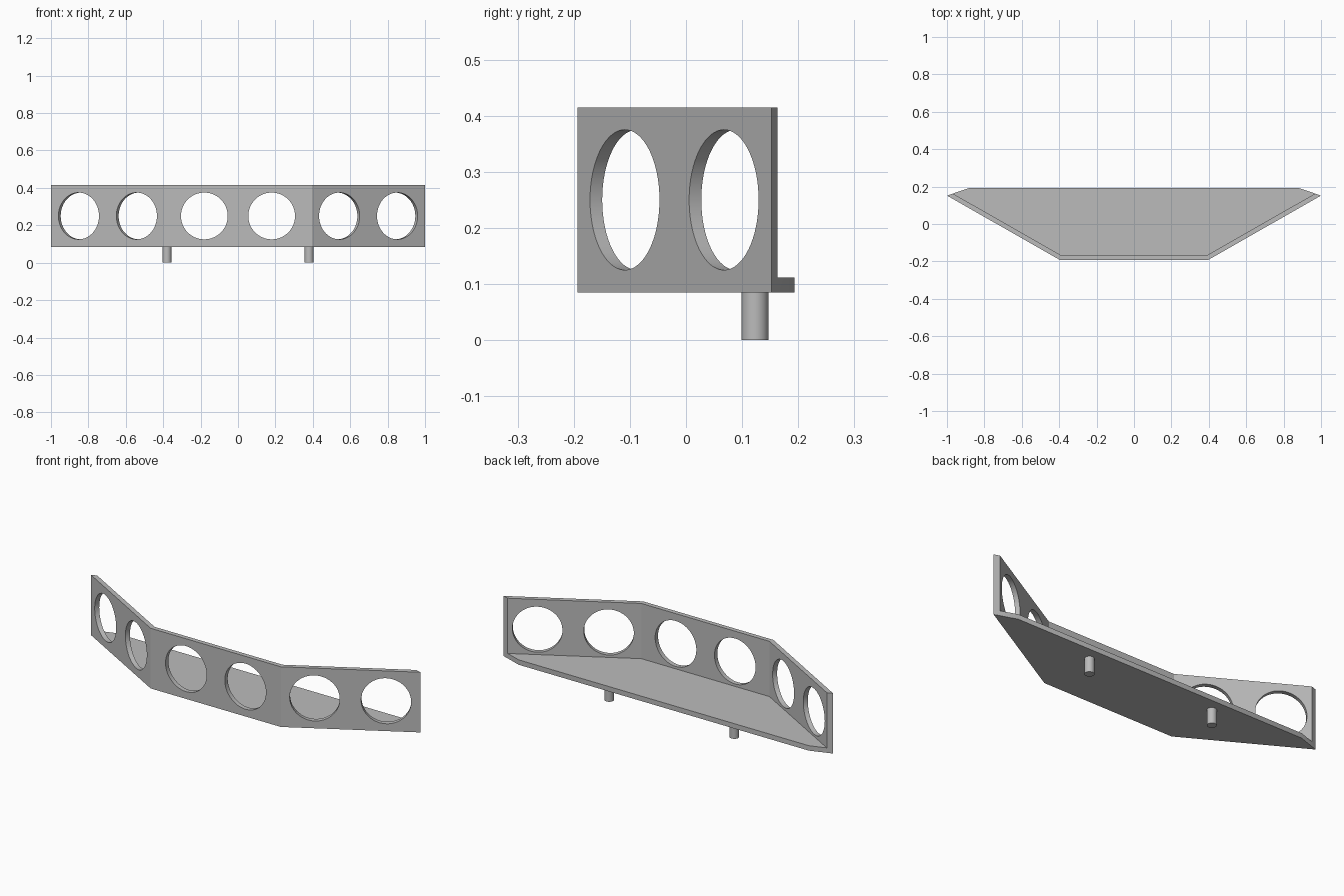
import bpy, bmesh, math
from mathutils import Vector, Matrix

cube = bpy.data.objects.get("Cube")
if cube:
    bpy.data.objects.remove(cube, do_unlink=True)

grey = bpy.data.materials.new("plain grey")
grey.use_nodes = True
grey.diffuse_color = (0.5, 0.5, 0.5, 1)
grey.node_tree.nodes["Principled BSDF"].inputs["Base Color"].default_value = (0.5, 0.5, 0.5, 1)

BOTTOM, FLOOR_TOP, TOP = 0.085, 0.112, 0.415
THICK, HOLE_R, HOLE_Z = 0.025, 0.125, 0.25
corner, tip, back = Vector((0.395, -0.193)), Vector((1.0, 0.152)), Vector((0.88, 0.193))


def finish(name, bm):
    bmesh.ops.recalc_face_normals(bm, faces=bm.faces)
    mesh = bpy.data.meshes.new(name)
    bm.to_mesh(mesh)
    bm.free()
    obj = bpy.data.objects.new(name, mesh)
    bpy.context.collection.objects.link(obj)
    mesh.materials.append(grey)
    return obj


def prism(name, half, z0, z1):
    """Extrude a footprint given by its +x half, mirrored across x."""
    outline = half + [Vector((-p.x, p.y)) for p in reversed(half)]
    bm = bmesh.new()
    face = bm.faces.new([bm.verts.new((p.x, p.y, z0)) for p in outline])
    new = bmesh.ops.extrude_face_region(bm, geom=[face])["geom"]
    bmesh.ops.translate(bm, vec=(0, 0, z1 - z0),
                        verts=[v for v in new if isinstance(v, bmesh.types.BMVert)])
    return finish(name, bm)


def cylinder(name, radius, depth, matrix, sides):
    bm = bmesh.new()
    bmesh.ops.create_cone(bm, cap_ends=True, segments=sides, radius1=radius,
                          radius2=radius, depth=depth, matrix=matrix)
    return finish(name, bm)


def select_only(obj):
    bpy.ops.object.select_all(action="DESELECT")
    obj.select_set(True)
    bpy.context.view_layer.objects.active = obj


def cut(target, cutter):
    cutter.hide_render = True
    mod = target.modifiers.new("cut", "BOOLEAN")
    mod.operation, mod.solver, mod.object = "DIFFERENCE", "EXACT", cutter
    select_only(target)
    bpy.ops.object.modifier_apply(modifier=mod.name)
    bpy.data.objects.remove(cutter, do_unlink=True)


# Angled panel and floor: solid footprint with the space behind the wall removed
panel = prism("angled_panel", [corner, tip, back], BOTTOM, TOP)
along = (tip - corner).normalized()
inner = corner + Vector((-THICK * math.tan(math.atan2(along.y, along.x) / 2), THICK))
cut(panel, prism("cavity_cutter", [inner, inner + along], FLOOR_TOP, TOP + 0.1))

# Round openings, two per face, each square to its wall
wing_turn = math.atan2(along.y, along.x)
openings = [(Vector((0.18, corner.y)), 0)]
openings += [(corner.lerp(tip, t), wing_turn) for t in (0.243, 0.755)]
for centre, turn in openings:
    for side in (1, -1):
        m = (Matrix.Translation((side * centre.x, centre.y, HOLE_Z))
             @ Matrix.Rotation(side * turn, 4, "Z") @ Matrix.Rotation(math.pi / 2, 4, "X"))
        cut(panel, cylinder("hole_cutter", HOLE_R, 0.12, m, 64))

# Mounting pegs under the floor
pegs = [cylinder(name, 0.024, BOTTOM, Matrix.Translation((x, 0.123, BOTTOM / 2)), 32)
        for name, x in (("left_peg", 0.38), ("right_peg", -0.38))]

for obj in [panel] + pegs:
    select_only(obj)
    bpy.ops.object.shade_smooth_by_angle(angle=math.radians(25))
